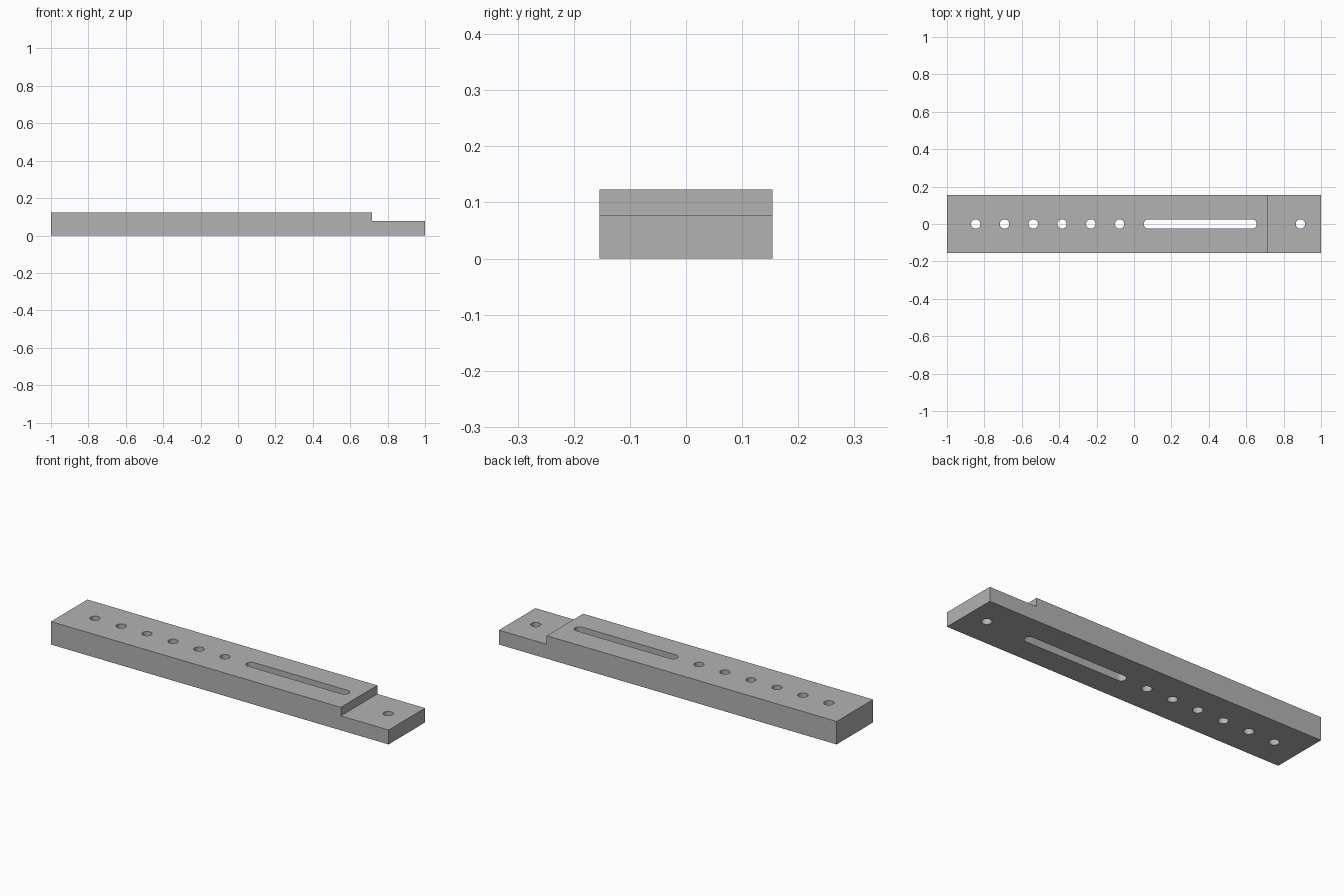
import bpy, bmesh
from math import pi, cos, sin, radians

cube = bpy.data.objects.get("Cube")
if cube:
    bpy.data.objects.remove(cube, do_unlink=True)

HALF_WIDTH = 0.154
TOP, STEP_Z, STEP_X = 0.123, 0.077, 0.717
HOLE_R = 0.025
PITCH = 2 / 13

grey = bpy.data.materials.new("plain grey")
grey.use_nodes = True
colour = (0.45, 0.45, 0.45, 1)
grey.diffuse_color = colour
grey.node_tree.nodes["Principled BSDF"].inputs["Base Color"].default_value = colour


def extrude(name, points, direction):
    """Make a closed prism from a flat outline."""
    bm = bmesh.new()
    face = bm.faces.new([bm.verts.new(p) for p in points])
    moved = bmesh.ops.extrude_face_region(bm, geom=[face])["geom"]
    verts = [v for v in moved if isinstance(v, bmesh.types.BMVert)]
    bmesh.ops.translate(bm, verts=verts, vec=direction)
    bmesh.ops.recalc_face_normals(bm, faces=bm.faces)
    mesh = bpy.data.meshes.new(name)
    bm.to_mesh(mesh)
    bm.free()
    mesh.materials.append(grey)
    obj = bpy.data.objects.new(name, mesh)
    bpy.context.collection.objects.link(obj)
    return obj


def slot_cutter(name, x0, x1, steps=24):
    """Vertical cutter with rounded ends; a plain cylinder if x0 equals x1."""
    arc = [pi / 2 + pi * i / steps for i in range(steps + 1)]
    left = [(x0 + HOLE_R * cos(a), HOLE_R * sin(a), -0.1) for a in arc]
    right = [(x1 - HOLE_R * cos(a), -HOLE_R * sin(a), -0.1) for a in arc]
    if x0 == x1:
        right = right[1:-1]
    obj = extrude(name, left + right, (0, 0, 0.4))
    obj.hide_render = True
    return obj


# Stepped bar
profile = [(-1, 0), (1, 0), (1, STEP_Z), (STEP_X, STEP_Z), (STEP_X, TOP), (-1, TOP)]
bar = extrude("stepped_bar", [(x, -HALF_WIDTH, z) for x, z in profile],
              (0, 2 * HALF_WIDTH, 0))

# Row of holes, long slot and hole in the lower end
cutters = [slot_cutter("hole_cutter", x, x)
           for x in [-1 + PITCH * i for i in range(1, 7)] + [0.89]]
cutters.append(slot_cutter("slot_cutter", PITCH / 2, 0.631))

for cutter in cutters:
    mod = bar.modifiers.new(cutter.name, "BOOLEAN")
    mod.operation = "DIFFERENCE"
    mod.solver = "EXACT"
    mod.object = cutter

# Bake the cuts and drop the cutters
depsgraph = bpy.context.evaluated_depsgraph_get()
cut_mesh = bpy.data.meshes.new_from_object(bar.evaluated_get(depsgraph))
bar.modifiers.clear()
bar.data = cut_mesh
for cutter in cutters:
    bpy.data.objects.remove(cutter, do_unlink=True)

# Smooth hole walls, sharp edges
bpy.ops.object.select_all(action="DESELECT")
bar.select_set(True)
bpy.context.view_layer.objects.active = bar
bpy.ops.object.shade_smooth_by_angle(angle=radians(30))
